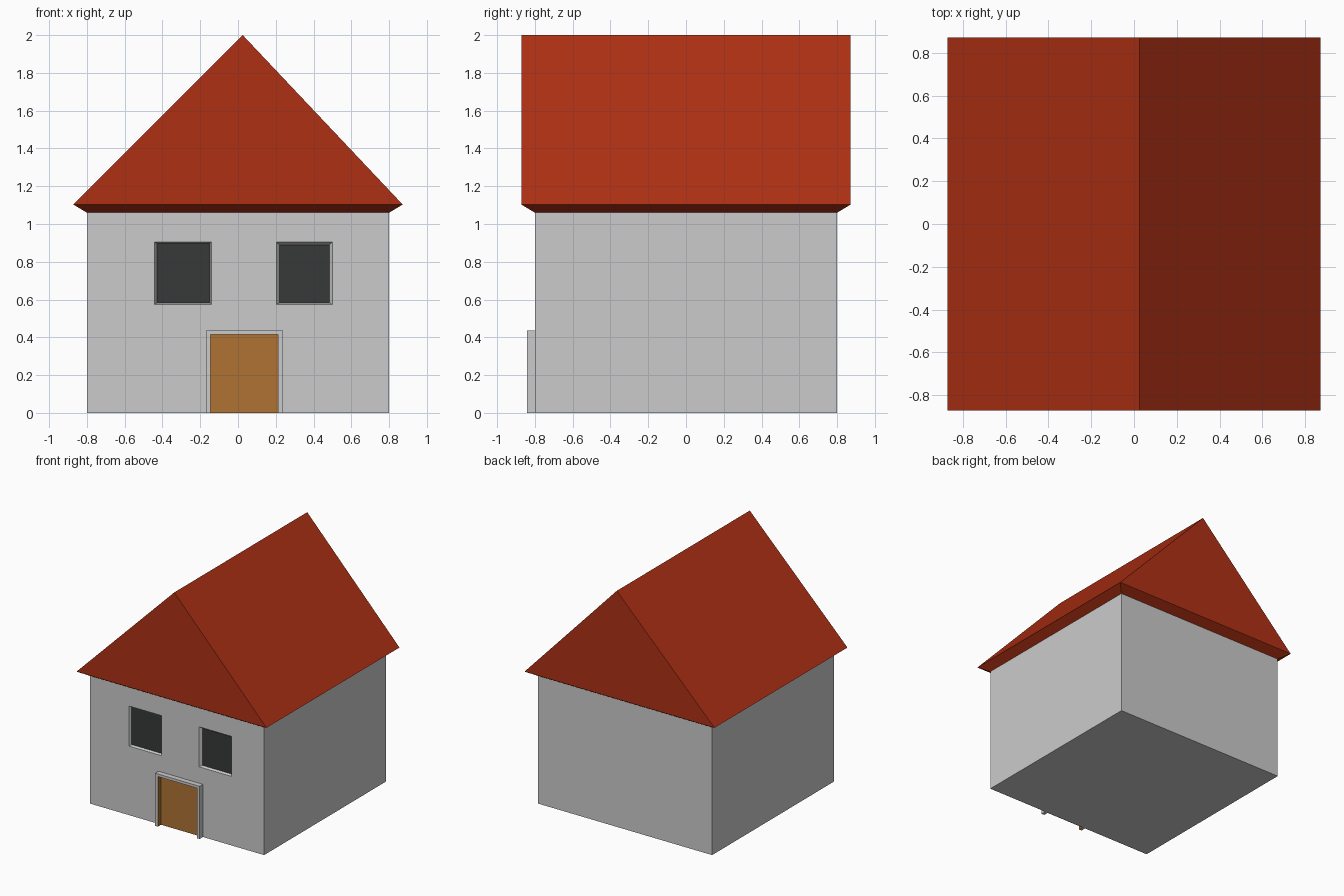
import bpy

if "Cube" in bpy.data.objects:
    bpy.data.objects.remove(bpy.data.objects["Cube"])


def material(name, rgb):
    mat = bpy.data.materials.new(name)
    mat.diffuse_color = (*rgb, 1)
    mat.use_nodes = True
    mat.node_tree.nodes["Principled BSDF"].inputs["Base Color"].default_value = mat.diffuse_color
    return mat


RED = material("roof_red", (0.43, 0.03, 0.007))
BROWN = material("door_brown", (0.43, 0.17, 0.033))
DARK = material("glass_dark", (0.038, 0.042, 0.042))


def mesh_object(name, verts, faces, mat=None):
    mesh = bpy.data.meshes.new(name)
    mesh.from_pydata(verts, [], faces)
    if mat:
        mesh.materials.append(mat)
    ob = bpy.data.objects.new(name, mesh)
    bpy.context.collection.objects.link(ob)
    return ob


def rect(x0, x1, z0, z1, y):
    """Upright rectangle facing -y."""
    return [(x0, y, z0), (x1, y, z0), (x1, y, z1), (x0, y, z1)]


def loft(name, front, back, mat=None):
    """Closed solid between two outlines listed anticlockwise seen from the front."""
    n = len(front)
    faces = [tuple(range(n)), tuple(range(2 * n - 1, n - 1, -1))]
    faces += [(i, i + n, (i + 1) % n + n, (i + 1) % n) for i in range(n)]
    return mesh_object(name, front + back, faces, mat)


# Walls
W, EAVE = 0.8, 1.06
walls = loft("walls", rect(-W, W, 0, EAVE, -W), rect(-W, W, 0, EAVE, W))

# Windows: tapered recesses with a dark pane at the back
DEPTH = 0.02
windows = {
    "left": ((-0.442, -0.14, 0.573, 0.905), (-0.43, -0.148, 0.581, 0.897)),
    "right": ((0.203, 0.50, 0.573, 0.905), (0.219, 0.485, 0.582, 0.89)),
}
for side, (outer, inner) in windows.items():
    wide = [2 * o - i for o, i in zip(outer, inner)]
    cutter = loft(side + "_window_cutter",
                  rect(*wide, -W - DEPTH), rect(*inner, -W + DEPTH))
    cutter.hide_render = True
    cutter.hide_viewport = True
    cut = walls.modifiers.new(side + "_window", "BOOLEAN")
    cut.operation = "DIFFERENCE"
    cut.solver = "EXACT"
    cut.object = cutter
    mesh_object(side + "_window_pane", rect(*inner, -W + DEPTH - 0.001),
                [(0, 1, 2, 3)], DARK)

# Roof: off-centre gable prism with chamfered eaves
R, LIP = 0.872, 1.103
ring = [(-1, -1), (1, -1), (1, 1), (-1, 1)]
verts = [(x * W, y * W, EAVE) for x, y in ring]
verts += [(x * R, y * R, LIP) for x, y in ring]
verts += [(0.025, -R, 2), (0.025, R, 2)]
faces = [(i, (i + 1) % 4, (i + 1) % 4 + 4, i + 4) for i in range(4)]
faces += [(3, 2, 1, 0), (4, 5, 8), (6, 7, 9), (5, 6, 9, 8), (7, 4, 8, 9)]
mesh_object("roof", verts, faces, RED)

# Door frame: arch-shaped profile pushed out from the wall, brown on its inner side
profile = [(-0.17, 0), (-0.145, 0), (-0.145, 0.415), (0.212, 0.415),
           (0.212, 0), (0.238, 0), (0.238, 0.437), (-0.17, 0.437)]
frame = loft("door_frame", [(x, -0.843, z) for x, z in profile],
             [(x, -W, z) for x, z in profile])
frame.data.materials.append(material("frame_grey", (0.8, 0.8, 0.8)))
frame.data.materials.append(BROWN)
for i in (1, 2, 3):
    frame.data.polygons[2 + i].material_index = 1

# Door panel
mesh_object("door", rect(-0.145, 0.212, 0, 0.415, -W - 0.002), [(0, 1, 2, 3)], BROWN)
